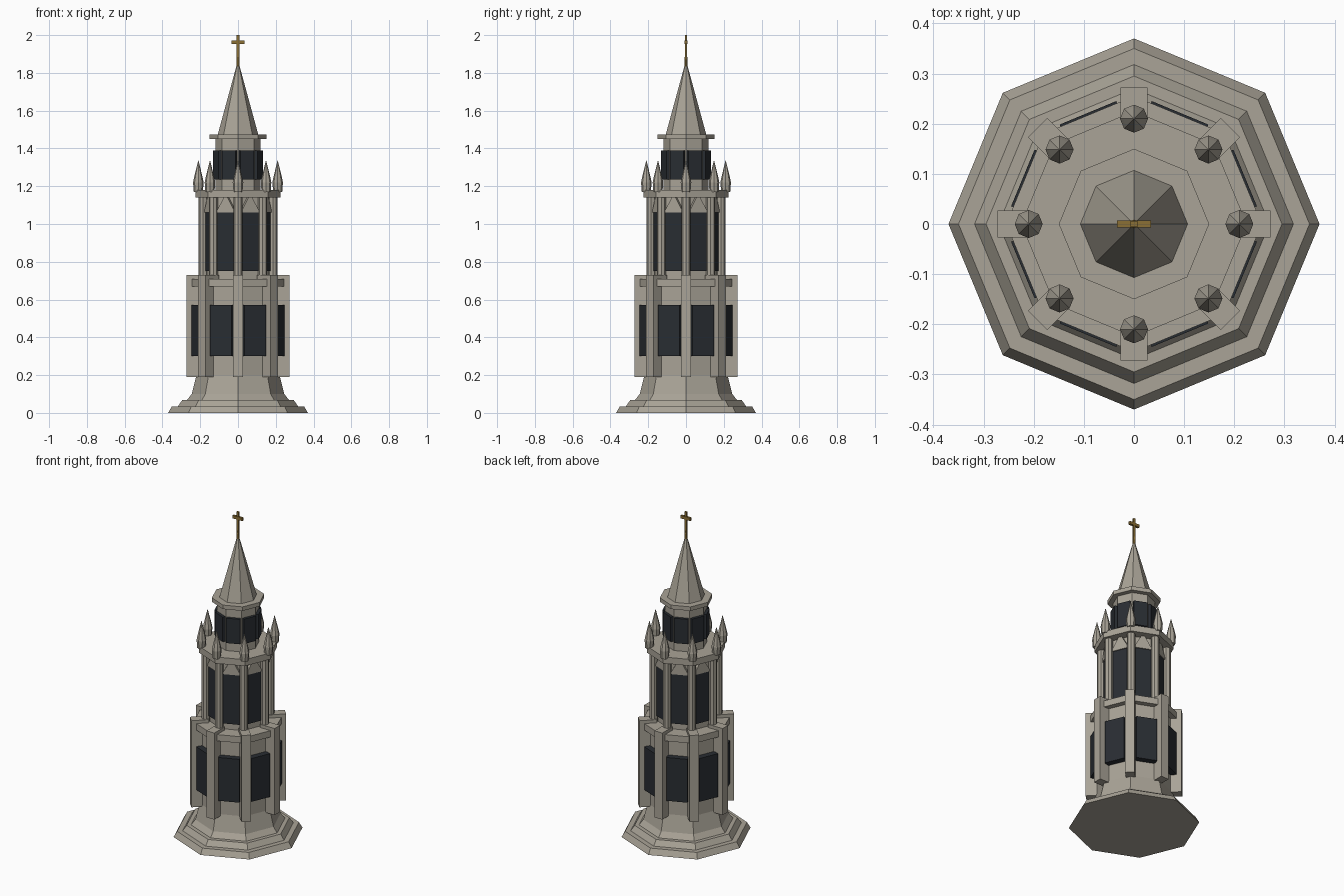
import bpy, bmesh
from math import cos, sin, pi
from mathutils import Matrix, Vector

if "Cube" in bpy.data.objects:
    bpy.data.objects.remove(bpy.data.objects["Cube"])


def material(name, rgb):
    m = bpy.data.materials.new(name)
    m.diffuse_color = (*rgb, 1)
    m.use_nodes = True
    m.node_tree.nodes["Principled BSDF"].inputs["Base Color"].default_value = m.diffuse_color
    return m


STONE = material("stone", (0.40, 0.37, 0.31))
DARK = material("dark_opening", (0.022, 0.026, 0.032))
GOLD = material("old_gold", (0.26, 0.16, 0.035))


def finish(bm, name, mat):
    bmesh.ops.recalc_face_normals(bm, faces=bm.faces)
    me = bpy.data.meshes.new(name)
    bm.to_mesh(me)
    bm.free()
    me.materials.append(mat)
    ob = bpy.data.objects.new(name, me)
    bpy.context.collection.objects.link(ob)


def lathe(bm, profile, center=(0, 0), n=8):
    """Closed n-sided solid from (radius, z) pairs, corners on the axes."""
    rings = [[bm.verts.new((center[0] + r * cos(2 * pi * i / n),
                            center[1] + r * sin(2 * pi * i / n), z))
              for i in range(n)] for r, z in profile]
    for a, b in zip(rings, rings[1:]):
        for i in range(n):
            j = (i + 1) % n
            bm.faces.new((a[i], a[j], b[j], b[i]))
    bm.faces.new(rings[0])
    bm.faces.new(rings[-1])


def turned(name, profile, mat=STONE):
    bm = bmesh.new()
    lathe(bm, profile)
    finish(bm, name, mat)


def box(bm, lo, hi, rot=0.0):
    lo, hi = Vector(lo), Vector(hi)
    mat = (Matrix.Rotation(rot, 4, 'Z') @ Matrix.Translation((lo + hi) / 2)
           @ Matrix.Diagonal((*(hi - lo), 1)))
    bmesh.ops.create_cube(bm, size=1, matrix=mat)


def ring_boxes(name, r0, r1, w, z0, z1, offset, mat):
    """Eight boxes around the axis, from radius r0 to r1."""
    bm = bmesh.new()
    for i in range(8):
        box(bm, (r0, -w / 2, z0), (r1, w / 2, z1), (i + offset) * pi / 4)
    finish(bm, name, mat)


def ring_turned(name, radius, profile):
    bm = bmesh.new()
    for i in range(8):
        a = i * pi / 4
        lathe(bm, profile, (radius * cos(a), radius * sin(a)))
    finish(bm, name, STONE)


# stepped foot and tapered plinth
turned("foot_steps", [(0.37, 0), (0.35, 0.035), (0.318, 0.035), (0.295, 0.068),
                      (0.27, 0.068), (0.245, 0.10), (0.22, 0.20)])

# lower storey
turned("lower_body", [(0.22, 0.19), (0.22, 0.70)])
ring_boxes("lower_window", 0.19, 0.24, 0.122, 0.30, 0.57, 0.5, DARK)
ring_boxes("buttress", 0.17, 0.272, 0.054, 0.19, 0.73, 0, STONE)
turned("lower_cornice", [(0.255, 0.67), (0.255, 0.71)])

# middle storey with columns and gables
turned("middle_body", [(0.165, 0.70), (0.165, 1.15)])
ring_boxes("middle_window", 0.13, 0.166, 0.111, 0.75, 1.06, 0.5, DARK)
ring_turned("column", 0.185, [(0.024, 0.70), (0.024, 1.15)])
bm = bmesh.new()
for i in range(8):
    rot = Matrix.Rotation((i + 0.5) * pi / 4, 3, 'Z')
    tri = [(-0.055, 1.06), (0.055, 1.06), (0, 1.16)]
    back, front = [[bm.verts.new(rot @ Vector((d, y, z))) for y, z in tri]
                   for d in (0.14, 0.172)]
    bm.faces.new(back)
    bm.faces.new(front)
    for k in range(3):
        m = (k + 1) % 3
        bm.faces.new((back[k], back[m], front[m], front[k]))
finish(bm, "gable", STONE)
turned("middle_cornice", [(0.225, 1.14), (0.225, 1.18)])
ring_turned("pinnacle", 0.21, [(0.024, 1.17), (0.028, 1.22), (0.022, 1.25),
                               (0.001, 1.335)])

# lantern storey
turned("lantern_body", [(0.12, 1.17), (0.12, 1.46)])
ring_boxes("lantern_window", 0.09, 0.128, 0.08, 1.235, 1.39, 0.5, DARK)
turned("lantern_cornice", [(0.15, 1.45), (0.15, 1.475)])

# spire and cross
turned("spire", [(0.107, 1.475), (0.006, 1.845)])
turned("cross_socket", [(0.009, 1.83), (0.007, 1.885)], GOLD)
bm = bmesh.new()
box(bm, (-0.007, -0.006, 1.84), (0.007, 0.006, 2.0))
box(bm, (-0.034, -0.007, 1.953), (0.034, 0.007, 1.971))
finish(bm, "cross", GOLD)
